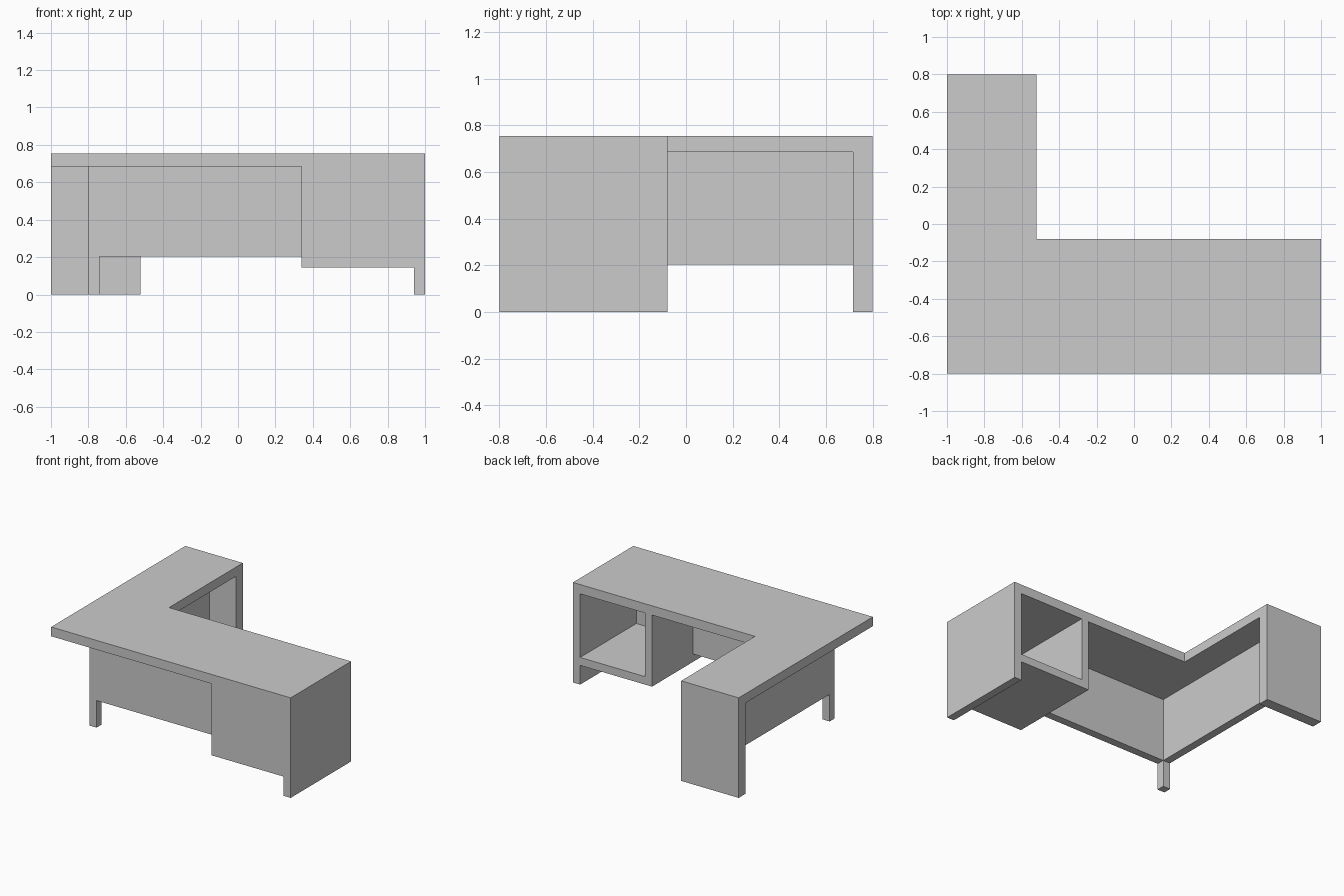
import bpy, bmesh

if "Cube" in bpy.data.objects:
    bpy.data.objects.remove(bpy.data.objects["Cube"])

TOP_Z, UNDER_Z = 0.755, 0.685   # upper and lower faces of the desktop
T = 0.06                        # board thickness


def prism(name, outline, z0, z1):
    """Extrude a flat outline from z0 up to z1."""
    bm = bmesh.new()
    face = bm.faces.new([bm.verts.new((x, y, z0)) for x, y in outline])
    ext = bmesh.ops.extrude_face_region(bm, geom=[face])
    moved = [v for v in ext["geom"] if isinstance(v, bmesh.types.BMVert)]
    bmesh.ops.translate(bm, vec=(0, 0, z1 - z0), verts=moved)
    bmesh.ops.recalc_face_normals(bm, faces=bm.faces)
    mesh = bpy.data.meshes.new(name)
    bm.to_mesh(mesh)
    bm.free()
    obj = bpy.data.objects.new(name, mesh)
    bpy.context.collection.objects.link(obj)
    return obj


def board(name, x, y, z):
    """Box spanning the given (min, max) ranges."""
    return prism(name, [(x[0], y[0]), (x[1], y[0]), (x[1], y[1]), (x[0], y[1])], *z)


# L-shaped desktop
prism("desktop", [(-1, -0.8), (1, -0.8), (1, -0.08), (-0.52, -0.08),
                  (-0.52, 0.8), (-1, 0.8)], UNDER_Z, TOP_Z)

# Full-height end panels
board("right_end_panel", (1 - T, 1), (-0.8, -0.08), (0, UNDER_Z))
board("return_end_panel", (-1, -0.52), (0.716, 0.8), (0, UNDER_Z))

# Recessed modesty panels and the corner leg they meet on
board("front_modesty_panel", (-0.8 + T, 0.34), (-0.63, -0.57), (0.204, UNDER_Z))
board("return_modesty_panel", (-0.8, -0.8 + T), (-0.57, 0.716), (0.204, UNDER_Z))
board("corner_leg", (-0.8, -0.8 + T), (-0.63, -0.57), (0, UNDER_Z))

# Storage cubby, open towards the sitter
board("cubby_side", (0.34, 0.34 + T), (-0.8, -0.08), (0.145, UNDER_Z))
board("cubby_floor", (0.34 + T, 1 - T), (-0.8, -0.08), (0.145, 0.205))
board("cubby_front", (0.34 + T, 1 - T), (-0.8, -0.75), (0.205, UNDER_Z))
